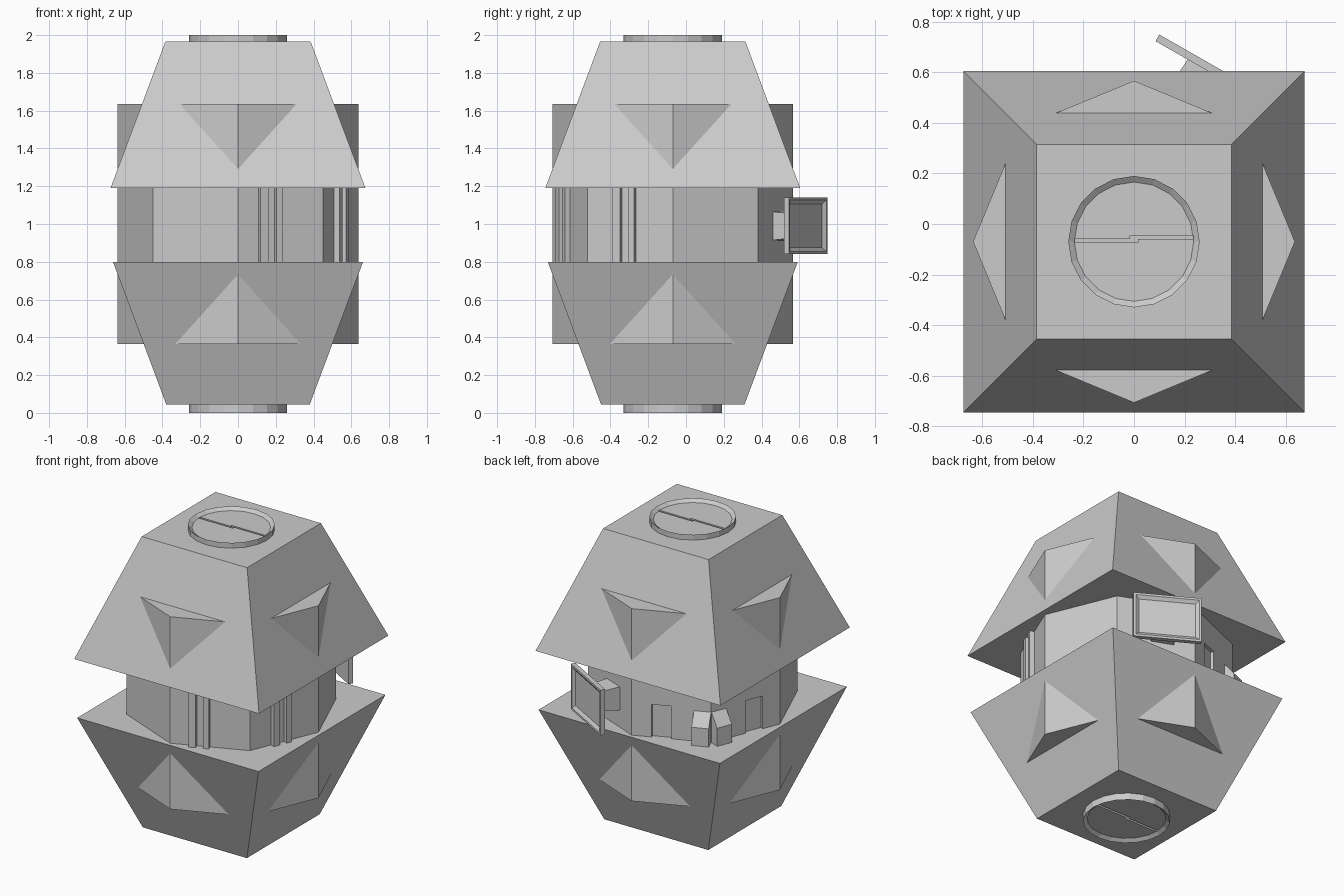
import bpy, bmesh, math
from mathutils import Matrix, Vector

if "Cube" in bpy.data.objects:
    bpy.data.objects.remove(bpy.data.objects["Cube"])

CY = -0.07          # body centre in y
R = 0.637           # core corner radius
I4 = Matrix.Identity(4)


def make(name, bm, mat=I4):
    bmesh.ops.recalc_face_normals(bm, faces=bm.faces)
    me = bpy.data.meshes.new(name)
    bm.to_mesh(me)
    bm.free()
    ob = bpy.data.objects.new(name, me)
    ob.matrix_world = mat
    bpy.context.collection.objects.link(ob)
    return ob


def cone(sides, r1, r2, z1, z2, turn=0.0):
    bm = bmesh.new()
    bmesh.ops.create_cone(bm, cap_ends=True, segments=sides, radius1=r1, radius2=r2, depth=z2 - z1,
                          matrix=Matrix.Translation((0, CY, (z1 + z2) / 2)) @ Matrix.Rotation(turn, 4, 'Z'))
    return bm


def box(size, loc):
    bm = bmesh.new()
    bmesh.ops.create_cube(bm, size=1, matrix=Matrix.Translation(loc) @ Matrix.Diagonal((*size, 1)))
    return bm


def prism(profile, width):
    """Extrude a (y, z) profile along x, centred."""
    bm = bmesh.new()
    f = bm.faces.new([bm.verts.new((-width / 2, y, z)) for y, z in profile])
    ext = bmesh.ops.extrude_face_region(bm, geom=[f])
    bmesh.ops.translate(bm, vec=(width, 0, 0), verts=[v for v in ext['geom'] if isinstance(v, bmesh.types.BMVert)])
    return bm


def on_wall(start, t):
    """Frame on the core side running clockwise from the corner at start degrees; local y points out."""
    a, b = (Vector((R * math.cos(math.radians(d)), CY + R * math.sin(math.radians(d)), 0))
            for d in (start, start - 45))
    d = b - a
    return Matrix.Translation(a.lerp(b, t)) @ Matrix.Rotation(math.atan2(d.y, d.x), 4, 'Z')


def cut(ob, cutter):
    cutter.hide_render = True
    cutter.hide_viewport = True
    m = ob.modifiers.new("cut", 'BOOLEAN')
    m.operation, m.object, m.solver = 'DIFFERENCE', cutter, 'EXACT'


# Square tapered shells
S2, Q = math.sqrt(2), math.pi / 4
make("upper_shell", cone(4, 0.675 * S2, 0.385 * S2, 1.19, 1.965, Q))
make("lower_shell", cone(4, 0.38 * S2, 0.662 * S2, 0.045, 0.80, Q))

# Eight-sided core whose corners poke through the shells
core = make("core", cone(8, R, R, 0.365, 1.635))

# Round hatches with a rim, recessed disc and stepped slit
for name, z1, z2, up in (("top_hatch", 1.95, 2.0, 1), ("bottom_hatch", 0.0, 0.06, -1)):
    bm = cone(20, 0.26, 0.26, z1, z2)
    cap = max(bm.faces, key=lambda f: f.normal.z * up)
    bmesh.ops.inset_region(bm, faces=[cap], thickness=0.024, depth=-0.018)
    hatch = make(name, bm)
    zc = 2.0 if up > 0 else 0.0
    for side, off in ((-1, 0.003), (1, 0.017)):
        cut(hatch, make(name + "_slit_cutter",
                        box((0.25, 0.014, 0.06), (side * 0.11, CY + off, zc))))

# Double vertical ribs on the two front right walls
for start, t in ((-45, 0.63), (0, 0.56)):
    for dx, w in ((-0.045, 0.035), (0.04, 0.045)):
        make("wall_rib", box((w, 0.06, 0.42), (dx, 0, 0.995)), on_wall(start, t))

# Shallow doorways on the two back left walls
for start, t in ((135, 0.625), (180, 0.375)):
    cut(core, make("doorway_cutter", box((0.12, 0.04, 0.23), (0, 0, 0.90)), on_wall(start, t)))

# Slope-topped consoles beside the back left corner
profile = [(-0.03, 0.78), (0.065, 0.78), (0.065, 0.92), (0, 1.0), (-0.03, 1.0)]
for start, t in ((135, 0.11), (180, 0.89)):
    make("console", prism(profile, 0.105), on_wall(start, t))

# Angled screen with a recessed face
bm = box((0.414, 0.03, 0.30), (0, -0.015, 0))
face = max(bm.faces, key=lambda f: f.normal.y)
bmesh.ops.inset_region(bm, faces=[face], thickness=0.02)
bmesh.ops.inset_region(bm, faces=[face], thickness=0.03, depth=-0.015)
screen = Matrix.Translation((0.28, 0.647, 0.99)) @ Matrix.Rotation(math.radians(-29.7), 4, 'Z')
make("screen", bm, screen)

# Tapered arm joining screen to wall
bm = box((0.15, 0.20, 0.16), (0, -0.12, 0))
for v in bm.verts:
    if v.co.y > -0.1:
        v.co.x *= 0.8
        v.co.z *= 0.75
make("screen_arm", bm, screen)
